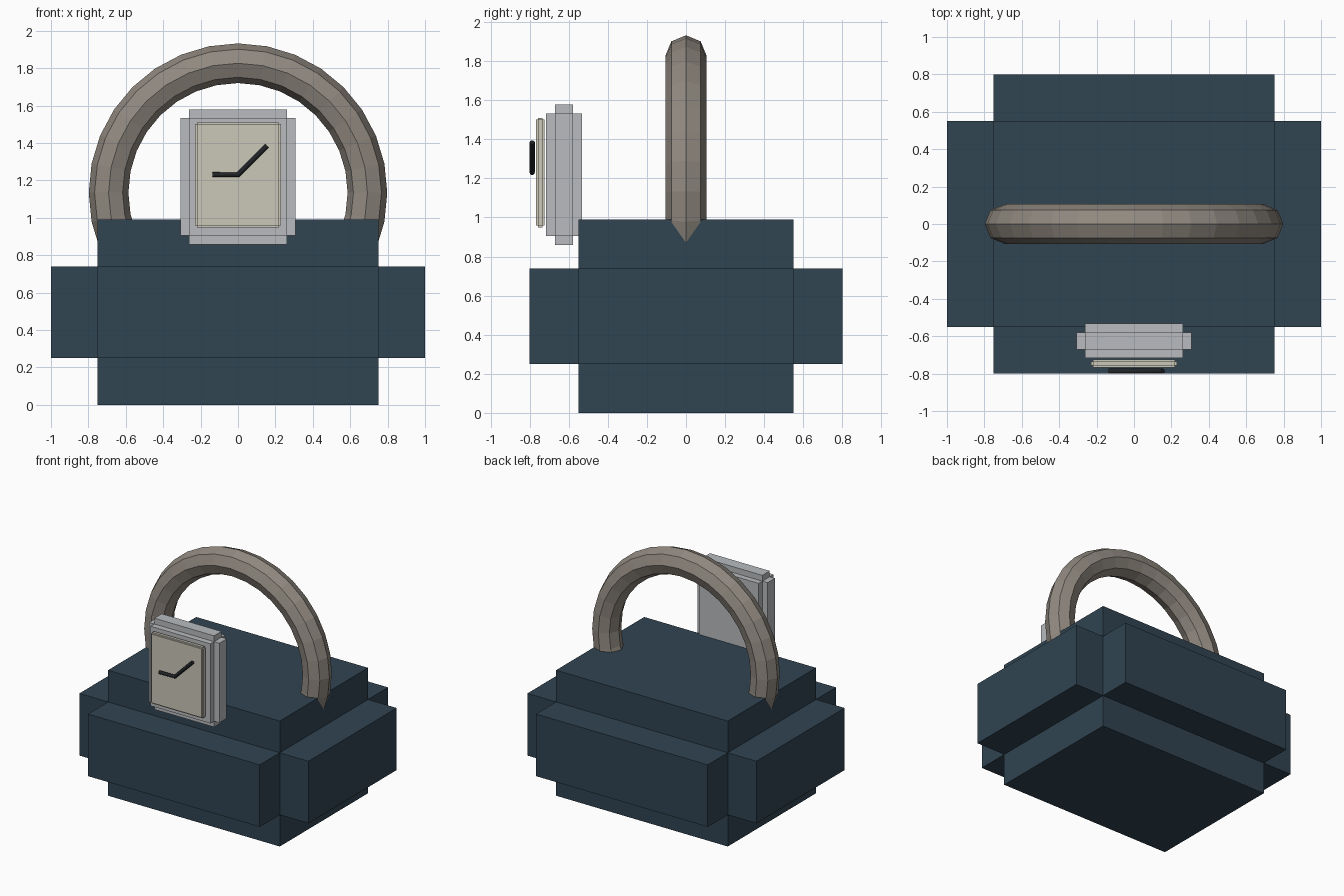
import bpy, bmesh, math
from mathutils import Vector

if "Cube" in bpy.data.objects:
    bpy.data.objects.remove(bpy.data.objects["Cube"])


def paint(obj, rgb):
    mat = bpy.data.materials.new(obj.name + "_colour")
    mat.diffuse_color = (*rgb, 1)
    mat.use_nodes = True
    mat.node_tree.nodes["Principled BSDF"].inputs["Base Color"].default_value = mat.diffuse_color
    obj.data.materials.append(mat)


def stepped_box(name, centre, half, step, rgb):
    """Box whose edges are notched: a core with all six faces pushed out by step."""
    bm = bmesh.new()
    bmesh.ops.create_cube(bm, size=2)
    bmesh.ops.scale(bm, vec=[h - step for h in half], verts=bm.verts)
    for face in bmesh.ops.extrude_discrete_faces(bm, faces=bm.faces[:])["faces"]:
        c = face.calc_center_median()
        axis = max(range(3), key=lambda i: abs(c[i]) / half[i])
        push = Vector((0, 0, 0))
        push[axis] = math.copysign(step, c[axis])
        bmesh.ops.translate(bm, vec=push, verts=face.verts)
    bmesh.ops.remove_doubles(bm, verts=bm.verts, dist=1e-5)
    bmesh.ops.recalc_face_normals(bm, faces=bm.faces)
    mesh = bpy.data.meshes.new(name)
    bm.to_mesh(mesh)
    bm.free()
    obj = bpy.data.objects.new(name, mesh)
    obj.location = centre
    bpy.context.collection.objects.link(obj)
    paint(obj, rgb)
    return obj


# Body, clock housing and dial
stepped_box("body", (0, 0, 0.495), (1.0, 0.8, 0.495), 0.25, (0.03, 0.058, 0.085))
stepped_box("clock_housing", (0, -0.625, 1.218), (0.307, 0.092, 0.36), 0.046, (0.48, 0.5, 0.52))
stepped_box("clock_dial", (0, -0.746, 1.229), (0.23, 0.021, 0.281), 0.01, (0.6, 0.57, 0.48))

# Ring handle, its lower part sunk in the body
bpy.ops.mesh.primitive_torus_add(major_radius=0.692, minor_radius=0.106,
                                 major_segments=32, minor_segments=8,
                                 location=(0, 0, 1.134), rotation=(math.pi / 2, 0, 0))
handle = bpy.context.object
handle.name = "handle"
paint(handle, (0.28, 0.25, 0.215))

# Clock hands: one bent rod
curve = bpy.data.curves.new("clock_hands", "CURVE")
curve.dimensions = "3D"
curve.bevel_depth = 0.0135
curve.bevel_resolution = 2
curve.use_fill_caps = True
spline = curve.splines.new("POLY")
points = [(-0.135, 1.23), (0, 1.23), (0.155, 1.385)]
spline.points.add(len(points) - 1)
for p, (x, z) in zip(spline.points, points):
    p.co = (x, -0.787, z, 1)
hands = bpy.data.objects.new("clock_hands", curve)
bpy.context.collection.objects.link(hands)
paint(hands, (0.015, 0.018, 0.02))
